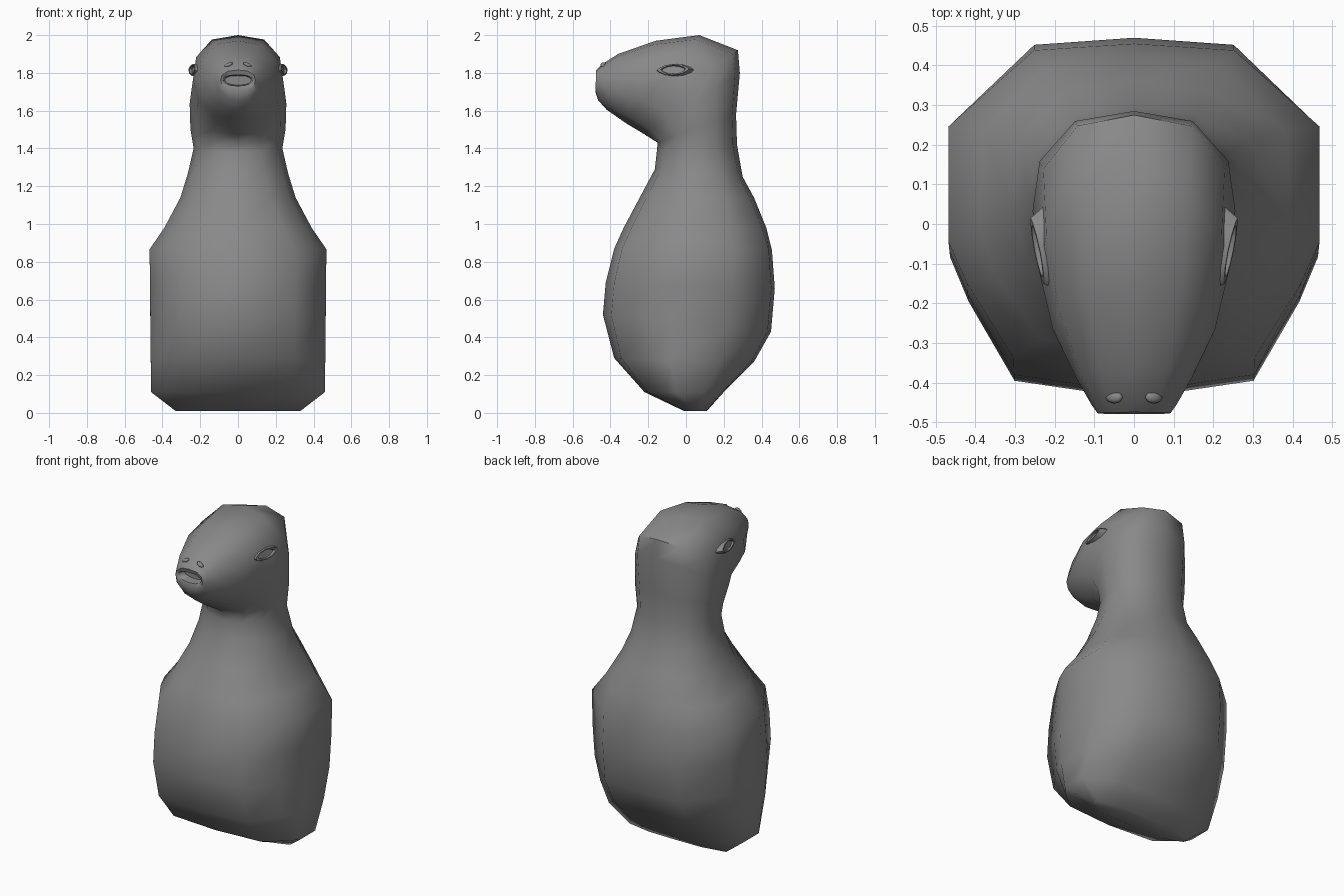
import bpy, bmesh, math
from mathutils import Vector

cube = bpy.data.objects.get("Cube")
if cube:
    bpy.data.objects.remove(cube, do_unlink=True)

fur = bpy.data.materials.new("plain grey")
fur.use_nodes = True
GREY = (0.25, 0.25, 0.25, 1)
fur.diffuse_color = GREY
fur.node_tree.nodes["Principled BSDF"].inputs["Base Color"].default_value = GREY

# Half cross-sections from front (-1) to back (+1): boxy trunk, rounder head
TRUNK = [(0, -1), (.65, -.9), (.9, -.45), (1, -.2), (1, .5), (.54, .96), (0, 1)]
HEAD = [(0, -1), (.5, -.87), (.88, -.5), (1, 0), (.93, .5), (.58, .9), (0, 1)]


def finish(name, bm, angle=60):
    """Turn a bmesh into a smooth-shaded object."""
    bmesh.ops.recalc_face_normals(bm, faces=bm.faces)
    mesh = bpy.data.meshes.new(name)
    bm.to_mesh(mesh)
    bm.free()
    mesh.materials.append(fur)
    obj = bpy.data.objects.new(name, mesh)
    bpy.context.collection.objects.link(obj)
    bpy.ops.object.select_all(action='DESELECT')
    obj.select_set(True)
    bpy.context.view_layer.objects.active = obj
    bpy.ops.object.shade_smooth_by_angle(angle=math.radians(angle))
    return obj


def ring(bm, front, back, width, blend):
    """Symmetric closed ring spanning the front and back (y, z) points."""
    half = []
    for (xa, ta), (xb, tb) in zip(TRUNK, HEAD):
        x = width * (xa + (xb - xa) * blend)
        t = (1 + ta + (tb - ta) * blend) / 2
        y, z = (f + (b - f) * t for f, b in zip(front, back))
        half.append((x, y, z))
    other = [(-x, y, z) for x, y, z in half[-2:0:-1]]
    return [bm.verts.new(p) for p in half + other]


# Body sections: front point, back point, half width, roundness
sections = [
    ((-.01, .01), (.11, .01), .33, 0),
    ((-.22, .11), (.20, .11), .46, 0),
    ((-.38, .29), (.36, .27), .462, 0),
    ((-.44, .52), (.45, .43), .464, 0),
    ((-.425, .69), (.47, .66), .466, 0),
    ((-.38, .87), (.455, .86), .468, 0),
    ((-.33, .98), (.425, .98), .39, .3),
    ((-.245, 1.14), (.36, 1.14), .305, .6),
    ((-.165, 1.29), (.30, 1.25), .265, 1),
    ((-.155, 1.38), (.27, 1.42), .235, 1),
    # head sections fan forward from the nape to the snout
    ((-.15, 1.43), (.265, 1.58), .252, 1),
    ((-.22, 1.475), (.285, 1.80), .256, 1),
    ((-.27, 1.505), (.275, 1.92), .246, 1),
    ((-.32, 1.535), (.07, 2.0), .238, 1),
    ((-.37, 1.57), (-.16, 1.97), .205, 1),
    ((-.42, 1.605), (-.36, 1.90), .145, 1),
    ((-.465, 1.655), (-.445, 1.845), .108, 1),
    ((-.48, 1.70), (-.475, 1.815), .092, 1),
    # the mouth opening turns inward
    ((-.472, 1.73), (-.468, 1.79), .078, 1),
    ((-.42, 1.735), (-.42, 1.785), .07, 1),
]
bm = bmesh.new()
loops = [ring(bm, *s) for s in sections]
for low, high in zip(loops, loops[1:]):
    for i in range(len(low)):
        j = (i + 1) % len(low)
        bm.faces.new((low[i], low[j], high[j], high[i]))
bm.faces.new(loops[0])
bm.faces.new(loops[-1])
finish("body_and_head", bm)


def almond(u, scale):
    """Point on the almond eye outline (along, up)."""
    a = 2 * math.pi * u
    return Vector((scale * .085 * math.cos(a),
                   scale * .03 * math.sin(a) * abs(math.sin(a)) ** .4))


# Eyes: a shallow eyeball framed by raised lids, on each side
for side, label in ((1, "left"), (-1, "right")):
    centre = Vector((side * .228, -.065, 1.815))
    along = Vector((side * .2, 1, .04)).normalized()
    up = Vector((-side * .25, 0, 1)).normalized()
    out = Vector((side, -.2, .2)).normalized()
    bm = bmesh.new()
    n = 12
    rims = []
    for scale, lift in ((1.25, -.02), (1, .017), (.8, .017), (.7, .004)):
        row = []
        for i in range(n):
            p = almond(i / n, scale)
            row.append(bm.verts.new(centre + along * p.x + up * p.y + out * lift))
        rims.append(row)
    for a, b in zip(rims, rims[1:]):
        for i in range(n):
            j = (i + 1) % n
            bm.faces.new((a[i], a[j], b[j], b[i]))
    bm.faces.new(rims[-1])
    finish(label + "_eye", bm, 45)

    # Nostril ridge on top of the snout
    bm = bmesh.new()
    bmesh.ops.create_uvsphere(bm, u_segments=8, v_segments=6, radius=1)
    for v in bm.verts:
        v.co = Vector((side * .05 + v.co.x * .022,
                       -.437 + v.co.y * .016, 1.842 + v.co.z * .012 - side * v.co.x * .008))
    finish(label + "_nostril", bm)
